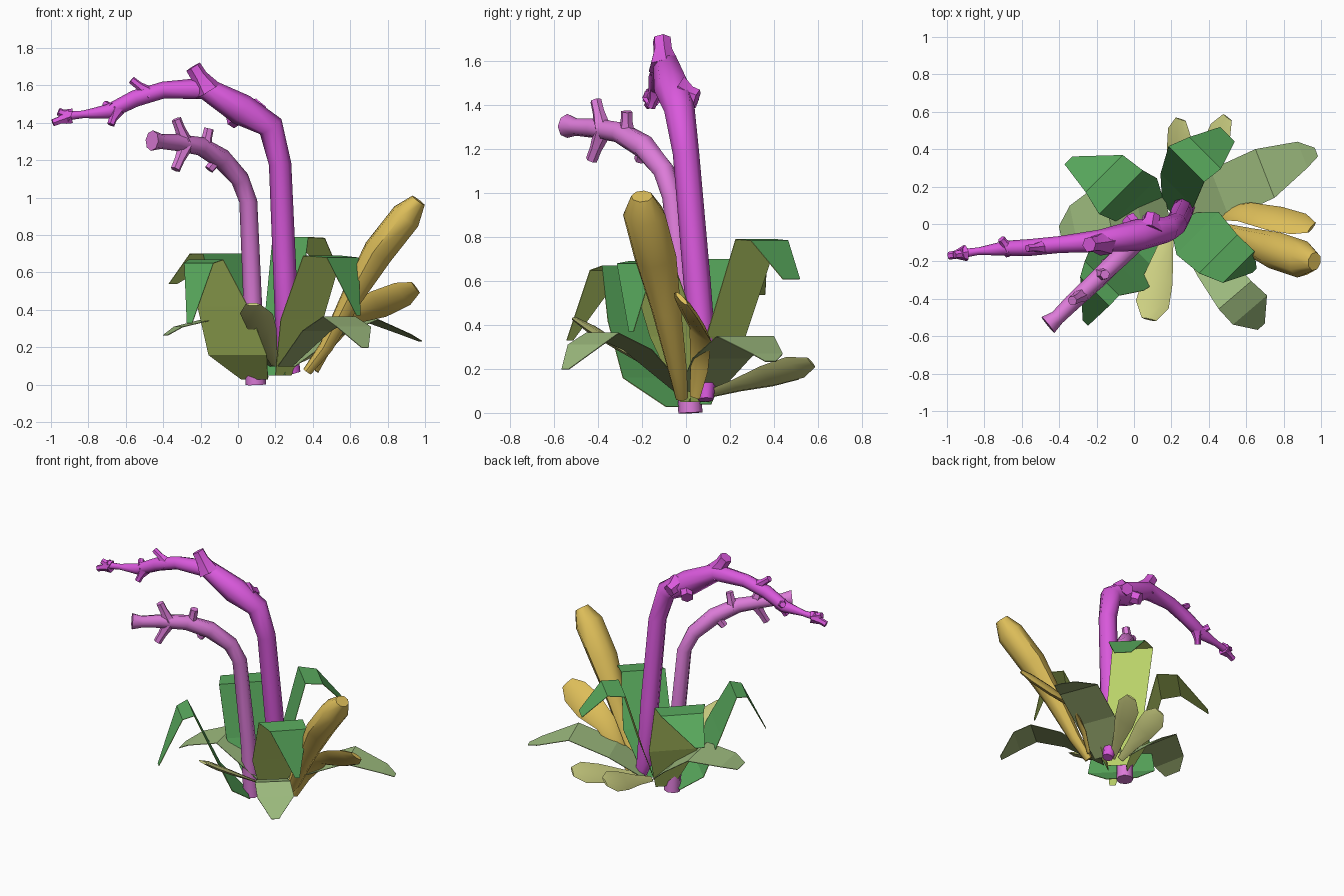
import bpy, math
from mathutils import Vector as V


def mat(name, r, g, b):
    m = bpy.data.materials.new(name)
    m.diffuse_color = (r, g, b, 1)
    return m


MAGENTA = mat("magenta", .70, .10, .72)
PINK = mat("pink", .72, .20, .69)
GREEN = mat("green", .10, .40, .11)
LIME = mat("lime", .52, .68, .15)
SAGE = mat("sage", .34, .50, .21)
MOSS = mat("moss", .30, .38, .15)
STRAW = mat("straw", .60, .62, .22)
GOLD = mat("gold", .72, .51, .10)


def make(name, verts, faces, mats):
    me = bpy.data.meshes.new(name)
    me.from_pydata([tuple(v) for v in verts], [], faces)
    for m in mats:
        me.materials.append(m)
    ob = bpy.data.objects.new(name, me)
    bpy.context.collection.objects.link(ob)
    return ob


def tube(name, rows, m, sides=8, side=(0, 1, 0), flat=1.0):
    """Sweep a round or flattened section; rows are (x, y, z, radius)."""
    pts = [V(r[:3]) for r in rows]
    n = len(pts)
    verts, faces = [], []
    for i, r in enumerate(rows):
        t = (pts[min(i + 1, n - 1)] - pts[max(i - 1, 0)]).normalized()
        s = V(side)
        s = (s - t * s.dot(t)).normalized()
        u = t.cross(s)
        for k in range(sides):
            a = 2 * math.pi * k / sides
            verts.append(pts[i] + (s * math.cos(a) + u * math.sin(a) * flat) * r[3])
    for i in range(n - 1):
        for k in range(sides):
            a, b = i * sides + k, i * sides + (k + 1) % sides
            faces.append((a, b, b + sides, a + sides))
    faces.append(tuple(reversed(range(sides))))
    faces.append(tuple(range((n - 1) * sides, n * sides)))
    ob = make(name, verts, faces, [m])
    ob.data.shade_smooth()
    ob.data.set_sharp_from_angle(angle=math.radians(50))
    return ob


def stubs(name, pairs, m, r0, r1):
    """Short tapered buds branching off a flower stalk."""
    for i, (a, b) in enumerate(pairs):
        mid = V(a).lerp(V(b), .6)
        tube(f"{name}_{i + 1}", [(*a, r0), (*mid, r1), (*b, r1 * .95)], m, 6, (.3, .9, .2))


def leaf(name, d, rows, top, under):
    """Folded strip leaf growing along d; rows are (x, y, z, width)."""
    s = V((d[1], -d[0], 0)).normalized()
    verts, faces = [], []
    for x, y, z, w in rows:
        verts += [V((x, y, z)) - s * w / 2, V((x, y, z)) + s * w / 2]
    for i in range(0, 2 * len(rows) - 2, 2):
        faces.append((i, i + 1, i + 3, i + 2))
    ob = make(name, verts, faces, [top, under])
    mod = ob.modifiers.new("thickness", "SOLIDIFY")
    mod.thickness = .004
    mod.offset = -1
    mod.material_offset = 1
    mod.material_offset_rim = 1


# tall flower stalk with buds
tube("tall_stalk", [(.3, .09, .06, .035), (.26, .085, .2, .058), (.25, .05, .6, .062),
                    (.225, 0, 1.18, .06), (.175, -.03, 1.38, .07), (.02, -.06, 1.47, .085),
                    (-.18, -.09, 1.585, .06), (-.4, -.11, 1.575, .045), (-.55, -.125, 1.53, .045),
                    (-.69, -.13, 1.46, .04), (-.83, -.145, 1.445, .02), (-.93, -.16, 1.435, .025)],
     MAGENTA)
stubs("tall_bud", [((-.16, -.1, 1.57), (-.24, -.11, 1.7)), ((.04, -.06, 1.46), (-.03, .03, 1.41)),
                   ((.08, -.03, 1.46), (.1, .05, 1.43))], MAGENTA, .075, .045)
stubs("tip_bud", [((-.47, -.12, 1.55), (-.57, -.13, 1.63)), ((-.65, -.13, 1.47), (-.68, -.16, 1.39)),
                  ((-.67, -.13, 1.47), (-.71, -.08, 1.5)), ((-.9, -.155, 1.435), (-.96, -.165, 1.46)),
                  ((-.9, -.155, 1.435), (-.99, -.17, 1.4))], MAGENTA, .045, .022)

# short flower stalk with buds
tube("short_stalk", [(.095, .02, 0, .055), (.08, 0, .4, .05), (.055, -.06, .98, .048),
                     (.01, -.1, 1.1, .05), (-.09, -.19, 1.21, .055), (-.2, -.3, 1.275, .05),
                     (-.33, -.42, 1.295, .045), (-.41, -.5, 1.3, .04), (-.46, -.54, 1.305, .055)], PINK)
stubs("short_bud", [((-.18, -.27, 1.26), (-.155, -.27, 1.37)), ((-.28, -.38, 1.29), (-.33, -.41, 1.42)),
                    ((-.1, -.19, 1.22), (-.155, -.21, 1.15)), ((-.28, -.38, 1.28), (-.335, -.43, 1.15))],
      PINK, .042, .028)

# four tall folded leaves
leaf("back_right_leaf", (.7, .7), [(.2, .06, .05, .14), (.23, .18, .35, .25), (.28, .32, .79, .27),
                                   (.38, .38, .785, .24), (.5, .48, .61, .11)], GREEN, LIME)
leaf("back_left_leaf", (-.7, .7), [(.12, .07, .04, .12), (.01, .13, .35, .32), (-.07, .17, .7, .33),
                                   (-.16, .27, .7, .28), (-.35, .34, .54, .06)], GREEN, LIME)
leaf("front_left_leaf", (-.7, -.7), [(.09, -.02, .03, .2), (0, -.13, .16, .44), (-.08, -.22, .42, .38),
                                     (-.17, -.29, .67, .26), (-.21, -.36, .65, .22),
                                     (-.26, -.53, .33, .04)], GREEN, LIME)
leaf("front_right_leaf", (.7, -.7), [(.24, .02, .05, .12), (.34, -.05, .35, .32), (.45, -.16, .69, .29),
                                     (.56, -.23, .68, .24), (.645, -.25, .37, .03)], GREEN, LIME)

# three low arching leaves
leaf("low_right_leaf", (.9, .35), [(.27, .06, .1, .2), (.46, .16, .25, .28), (.7, .27, .35, .28),
                                   (.9, .37, .27, .15), (.975, .385, .235, .05)], SAGE, MOSS)
leaf("low_left_leaf", (-1, -.2), [(.18, .08, .1, .14), (.02, .1, .25, .34), (-.14, .07, .355, .32),
                                  (-.32, -.02, .31, .24), (-.39, -.07, .265, .12)], SAGE, MOSS)
leaf("low_front_leaf", (.6, -.7), [(.25, -.02, .1, .1), (.42, -.22, .29, .2), (.54, -.38, .365, .23),
                                   (.62, -.46, .31, .24), (.68, -.55, .2, .05)], SAGE, MOSS)


# small rounded blades
def blade(name, a, b, w, side):
    steps = [(0, .25), (.3, .5), (.6, .9), (.85, 1), (1, .45)]
    tube(name, [(*V(a).lerp(V(b), t), w * k / 2) for t, k in steps], STRAW, 6, side, .2)


blade("front_blade", (.2, .02, .1), (.08, -.51, .43), .18, (1, -.25, 0))
blade("back_blade_left", (.2, .1, .08), (.25, .56, .22), .16, (.75, 0, .65))
blade("back_blade_right", (.25, .08, .08), (.5, .57, .23), .16, (.75, -.2, .65))

# golden club-shaped shoots
tube("tall_gold_shoot", [(.37, -.02, .07, .03), (.47, -.04, .2, .045), (.61, -.09, .47, .07),
                         (.75, -.14, .71, .1), (.9, -.19, .9, .1), (.965, -.2, .985, .05)],
     GOLD, 8, (.2, 1, -.1), .85)
tube("short_gold_shoot", [(.42, .04, .07, .025), (.48, .06, .2, .045), (.59, .065, .36, .07),
                          (.75, .03, .43, .1), (.88, 0, .485, .09), (.95, -.02, .52, .045)],
     GOLD, 8, (0, .64, -.77), .25)
